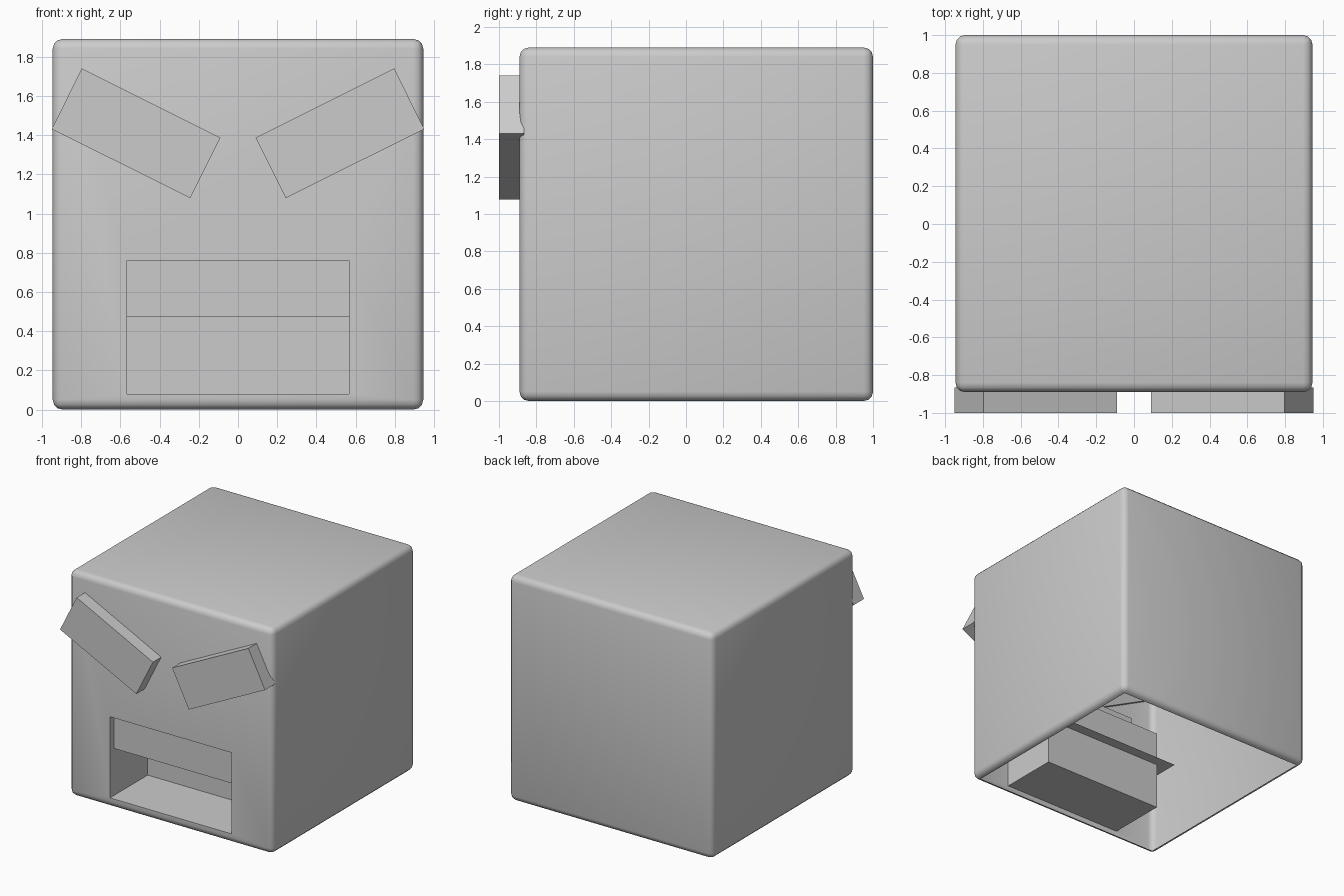
import bpy, bmesh, math
from mathutils import Matrix, Vector

if "Cube" in bpy.data.objects:
    bpy.data.objects.remove(bpy.data.objects["Cube"])


def finish(bm, name):
    me = bpy.data.meshes.new(name)
    bm.to_mesh(me)
    bm.free()
    ob = bpy.data.objects.new(name, me)
    bpy.context.collection.objects.link(ob)
    return ob


def box(bm, size, centre, rot=Matrix()):
    m = Matrix.Translation(centre) @ rot @ Matrix.Diagonal((*size, 1))
    bmesh.ops.create_cube(bm, size=1, matrix=m)


def big_face(bm, direction):
    d = Vector(direction)
    return max((f for f in bm.faces if f.normal.dot(d) > 0.99),
               key=lambda f: f.calc_area())


# Rounded body shell
bm = bmesh.new()
box(bm, (1.89, 1.89, 1.89), (0, 0.055, 0.945))
bmesh.ops.bevel(bm, geom=bm.edges[:], offset=0.05, segments=3,
                profile=0.5, affect='EDGES')
bm.normal_update()

# Open underside
bmesh.ops.delete(bm, geom=[big_face(bm, (0, 0, -1))], context='FACES')

# Mouth pocket pushed into the front
front = big_face(bm, (0, -1, 0))
bmesh.ops.inset_individual(bm, faces=[front], thickness=0.1)
for v in front.verts:
    v.co.x = math.copysign(0.565, v.co.x)
    v.co.z = 0.76 if v.co.z > 0.945 else 0.08
pocket = bmesh.ops.extrude_discrete_faces(bm, faces=[front])['faces'][0]
bmesh.ops.translate(bm, verts=pocket.verts[:], vec=(0, 0.5, 0))
body = finish(bm, "body")
bpy.context.view_layer.objects.active = body
body.select_set(True)
bpy.ops.object.shade_smooth_by_angle(angle=math.radians(40))
body.select_set(False)

# Upper teeth: an L-shaped sheet, upright front with a flat underside
bm = bmesh.new()
rows = [[bm.verts.new((x, y, z)) for x in (-0.675, 0.675)]
        for y, z in ((-0.835, 1.14), (-0.835, 0.473), (-0.30, 0.473))]
for a, b in zip(rows, rows[1:]):
    bm.faces.new((a[0], b[0], b[1], a[1]))
finish(bm, "upper_teeth")

# Slanted brows
for side, name in ((-1, "brow_left"), (1, "brow_right")):
    bm = bmesh.new()
    box(bm, (0.79, 0.135, 0.345), (side * 0.52, -0.9325, 1.409),
        Matrix.Rotation(-side * math.radians(26.5), 4, 'Y'))
    finish(bm, name)
